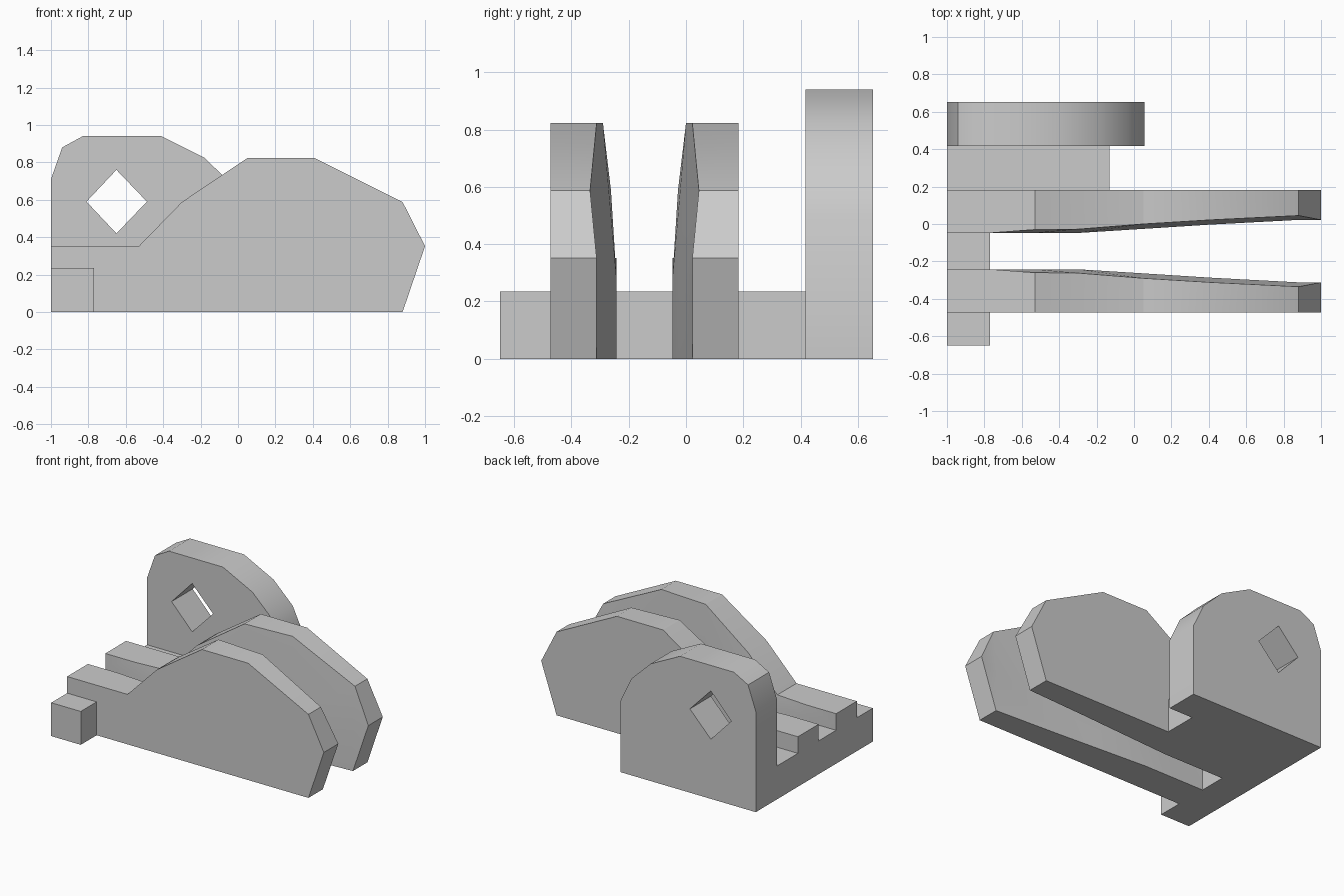
import bpy, bmesh, math

if "Cube" in bpy.data.objects:
    bpy.data.objects.remove(bpy.data.objects["Cube"])

grey = bpy.data.materials.new("plain grey")
grey.diffuse_color = (0.6, 0.6, 0.6, 1)
grey.use_nodes = True
grey.node_tree.nodes["Principled BSDF"].inputs["Base Color"].default_value = grey.diffuse_color


def make_object(name, bm):
    bmesh.ops.recalc_face_normals(bm, faces=bm.faces[:])
    mesh = bpy.data.meshes.new(name)
    bm.to_mesh(mesh)
    bm.free()
    mesh.materials.append(grey)
    ob = bpy.data.objects.new(name, mesh)
    bpy.context.collection.objects.link(ob)
    return ob


def prism(name, profile, y0, y1):
    """Extrude an x-z profile from y0 to y1."""
    bm = bmesh.new()
    a = [bm.verts.new((x, y0, z)) for x, z in profile]
    b = [bm.verts.new((x, y1, z)) for x, z in profile]
    bm.faces.new(a)
    bm.faces.new(b[::-1])
    for i in range(len(a)):
        j = (i + 1) % len(a)
        bm.faces.new((a[i], b[i], b[j], a[j]))
    return make_object(name, bm)


def box(name, x0, x1, y0, y1, h):
    return prism(name, [(x0, 0), (x1, 0), (x1, h), (x0, h)], y0, y1)


def smooth(ob):
    bpy.ops.object.select_all(action='DESELECT')
    ob.select_set(True)
    bpy.context.view_layer.objects.active = ob
    bpy.ops.object.shade_smooth_by_angle(angle=math.radians(30))


# Side plates: flat outside, tapering inside. x, top z, lower y, upper y
MID_Y = -0.145
OUTER = 0.328
COLUMNS = [(-1.0, 0.352, 0.097, 0.097), (-0.77, 0.352, 0.097, 0.097),
           (-0.53, 0.352, 0.097, 0.115), (-0.30, 0.588, 0.097, 0.117),
           (0.05, 0.823, 0.119, 0.145), (0.41, 0.823, 0.142, 0.167),
           (0.88, 0.588, 0.167, 0.190)]


def side_plate(name, side):
    bm = bmesh.new()

    def vert(x, d, z):
        return bm.verts.new((x, MID_Y + side * d, z))

    cols = [(vert(x, lo, 0), vert(x, lo, 0.27), vert(x, hi, top))
            for x, top, lo, hi in COLUMNS]
    tip = vert(1.0, 0.167, 0.352)
    # tapered inner surface
    for c, d in zip(cols, cols[1:]):
        bm.faces.new((c[0], d[0], d[1], c[1]))
        bm.faces.new((c[1], d[1], d[2], c[2]))
    last = cols[-1]
    bm.faces.new((last[0], tip, last[1]))
    bm.faces.new((last[1], tip, last[2]))
    # rim and flat outer face
    loop = [c[0] for c in cols] + [tip] + [c[2] for c in cols[::-1]] + [cols[0][1]]
    outer = [vert(v.co.x, OUTER, v.co.z) for v in loop]
    bm.faces.new(outer)
    for i in range(len(loop)):
        j = (i + 1) % len(loop)
        bm.faces.new((loop[i], loop[j], outer[j], outer[i]))
    smooth(make_object(name, bm))


side_plate("front_side_plate", -1)
side_plate("rear_side_plate", 1)

# Low base bar and the block joining the upright plate
box("base_bar", -1, -0.77, -0.65, 0.45, 0.235)
box("joining_block", -1, -0.13, 0.15, 0.45, 0.235)

# Upright rear plate with a diamond hole
upright = prism("upright_plate",
                [(-1, 0), (0.055, 0), (0.055, 0.50), (-0.03, 0.68), (-0.18, 0.825),
                 (-0.41, 0.94), (-0.83, 0.94), (-0.94, 0.88), (-1, 0.71)], 0.418, 0.652)
cutter = prism("hole_cutter",
               [(-0.65, 0.42), (-0.487, 0.59), (-0.65, 0.76), (-0.81, 0.59)], 0.3, 0.8)
cutter.hide_render = True
mod = upright.modifiers.new("hole", 'BOOLEAN')
mod.operation = 'DIFFERENCE'
mod.solver = 'EXACT'
mod.object = cutter
bpy.ops.object.select_all(action='DESELECT')
upright.select_set(True)
bpy.context.view_layer.objects.active = upright
bpy.ops.object.modifier_apply(modifier="hole")
bpy.data.objects.remove(cutter)
smooth(upright)
